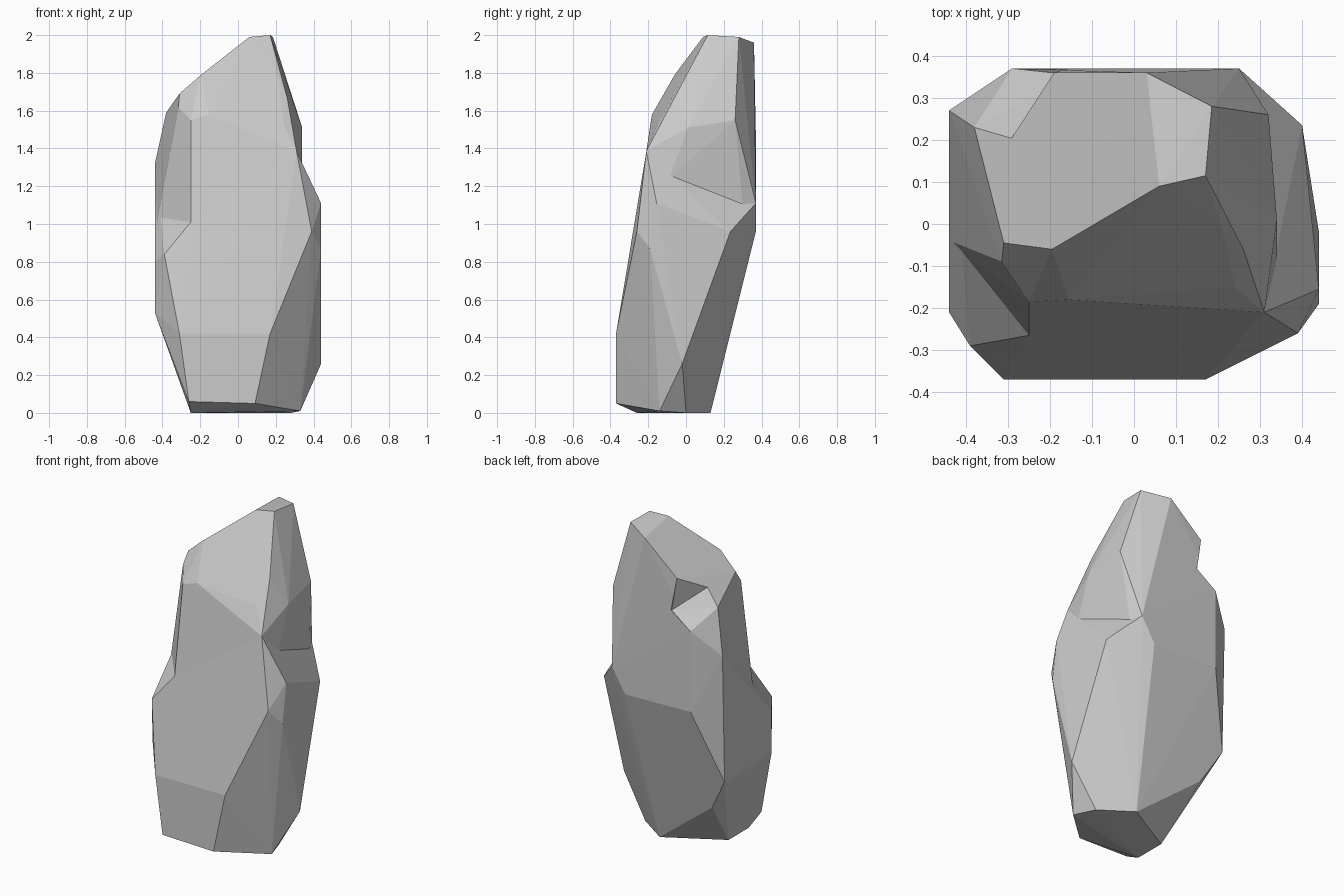
import bpy, bmesh

if "Cube" in bpy.data.objects:
    bpy.data.objects.remove(bpy.data.objects["Cube"])


def hull(name, pts):
    """Flat-faced convex chunk wrapped around a few corner points."""
    bm = bmesh.new()
    for p in pts:
        bm.verts.new(p)
    res = bmesh.ops.convex_hull(bm, input=bm.verts)
    inner = {g for g in res["geom_interior"] + res["geom_unused"]
             if isinstance(g, bmesh.types.BMVert) and not g.link_faces}
    bmesh.ops.delete(bm, geom=list(inner), context='VERTS')
    bmesh.ops.recalc_face_normals(bm, faces=bm.faces)
    me = bpy.data.meshes.new(name)
    bm.to_mesh(me)
    bm.free()
    ob = bpy.data.objects.new(name, me)
    bpy.context.collection.objects.link(ob)
    return ob


def combine(target, tool, operation):
    """Apply a boolean and discard the tool."""
    mod = target.modifiers.new(operation, 'BOOLEAN')
    mod.operation, mod.solver, mod.object = operation, 'EXACT', tool
    bpy.context.view_layer.objects.active = target
    bpy.ops.object.modifier_apply(modifier=mod.name)
    bpy.data.objects.remove(tool, do_unlink=True)


# Corners where the two chunks meet
shared = [(-.25, -.265, 1.01), (.31, -.21, 1.385), (-.44, -.04, .95),
          (-.44, .27, 1.32), (-.29, .37, .97), (.25, .37, 1.11)]

# Lower chunk: narrow foot, front plane, widest belt
lower = [(-.25, -.26, 0), (-.25, -.06, 0), (.09, .13, 0), (.28, 0, 0),
         (.33, -.14, .01), (-.26, -.37, .06), (.09, -.37, .05),
         (-.31, -.37, .42), (.17, -.37, .42), (-.32, -.30, .29),
         (.44, -.02, .26), (.44, -.19, .87), (.39, -.26, .96),
         (.44, -.155, 1.11), (.40, .235, .96), (.16, .37, .96),
         (-.32, .20, .32), (-.44, .25, .53), (-.44, -.21, .53),
         (-.44, -.21, .80), (-.39, -.29, .84)]

# Upper chunk: leaning slab rising to a small peak
upper = [(-.155, -.18, 1.58), (-.25, -.185, 1.55), (-.315, -.09, 1.62),
         (-.31, -.045, 1.69), (-.195, -.06, 1.79), (.06, .09, 1.99),
         (.17, .115, 2.0), (.185, .28, 1.99), (.03, .36, 1.96),
         (.21, -.01, 1.78), (.26, -.06, 1.67), (.24, -.15, 1.53),
         (.34, .01, 1.51), (.34, -.09, 1.24), (.32, .26, 1.55),
         (.28, .30, 1.09), (-.19, .36, 1.77), (-.29, .37, 1.47),
         (-.38, .23, 1.59)]

# Notch broken out of the back left shoulder
notch = [(-.30, .195, 1.69), (-.15, .355, 1.56), (-.19, .36, 1.77),
         (-.29, .37, 1.47), (-.38, .23, 1.59), (-.40, .45, 1.76),
         (-.20, .50, 1.65)]

rock = hull("rock", lower + shared)
combine(rock, hull("upper_chunk", upper + shared), 'UNION')
combine(rock, hull("notch_cutter", notch), 'DIFFERENCE')
